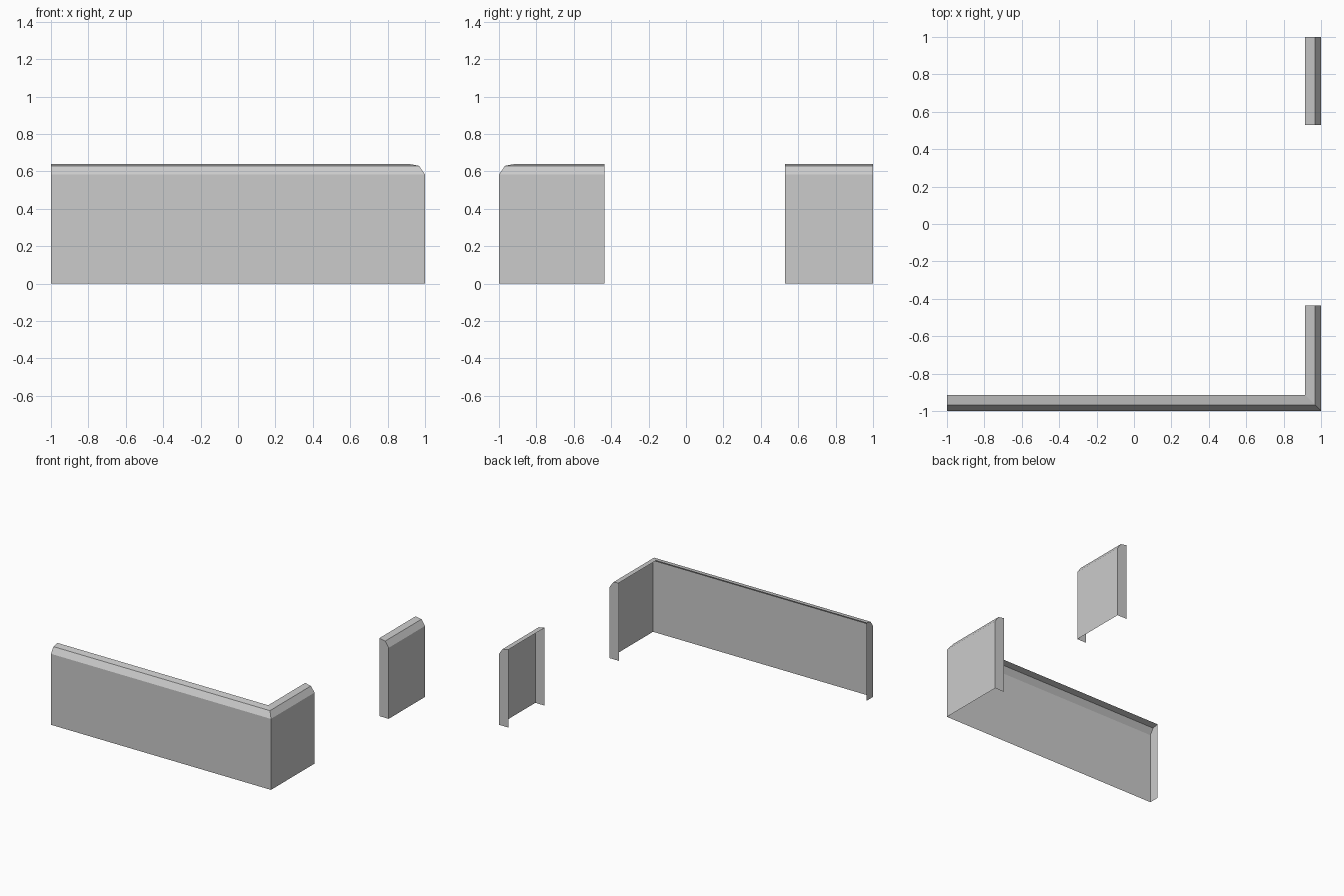
import bpy, bmesh
from mathutils import Vector

if "Cube" in bpy.data.objects:
    bpy.data.objects.remove(bpy.data.objects["Cube"], do_unlink=True)

# Plain grey material
grey = bpy.data.materials.new("plain_grey")
grey.use_nodes = True
colour = (0.6, 0.6, 0.6, 1)
grey.diffuse_color = colour
grey.node_tree.nodes["Principled BSDF"].inputs["Base Color"].default_value = colour

DEPTH = 0.085
# Shell profile: (distance inward from the outer face, height)
PROFILE = [(0, 0), (0, 0.583), (0.032, 0.63), (DEPTH, 0.64)]


def wall_shell(name, stations):
    """Sweep the profile along (outer point, inward offset direction) stations,
    leaving the inner side and the underside open and capping both ends."""
    bm = bmesh.new()
    rings = []
    for point, inward in stations:
        p, d = Vector(point), Vector(inward)
        rings.append([bm.verts.new((*(p + d * off), z)) for off, z in PROFILE])
    # Outer face, chamfer and top of each straight run
    for a, b in zip(rings, rings[1:]):
        for i in range(len(PROFILE) - 1):
            bm.faces.new((a[i], b[i], b[i + 1], a[i + 1]))
    # End caps
    for ring, (point, inward), flip in ((rings[0], stations[0], False),
                                        (rings[-1], stations[-1], True)):
        foot = Vector(point) + Vector(inward) * DEPTH
        loop = ring + [bm.verts.new((*foot, 0))]
        bm.faces.new(loop[::-1] if flip else loop)
    mesh = bpy.data.meshes.new(name)
    bm.to_mesh(mesh)
    bm.free()
    mesh.materials.append(grey)
    obj = bpy.data.objects.new(name, mesh)
    bpy.context.collection.objects.link(obj)
    return obj


# Long front wall turning a mitred corner into the short side wall
wall_shell("corner_wall", [((-1, -1), (0, 1)),
                           ((1, -1), (-1, 1)),
                           ((1, -0.435), (-1, 0))])

# Separate short wall on the far side of the opening
wall_shell("side_wall", [((1, 0.528), (-1, 0)),
                         ((1, 1), (-1, 0))])
